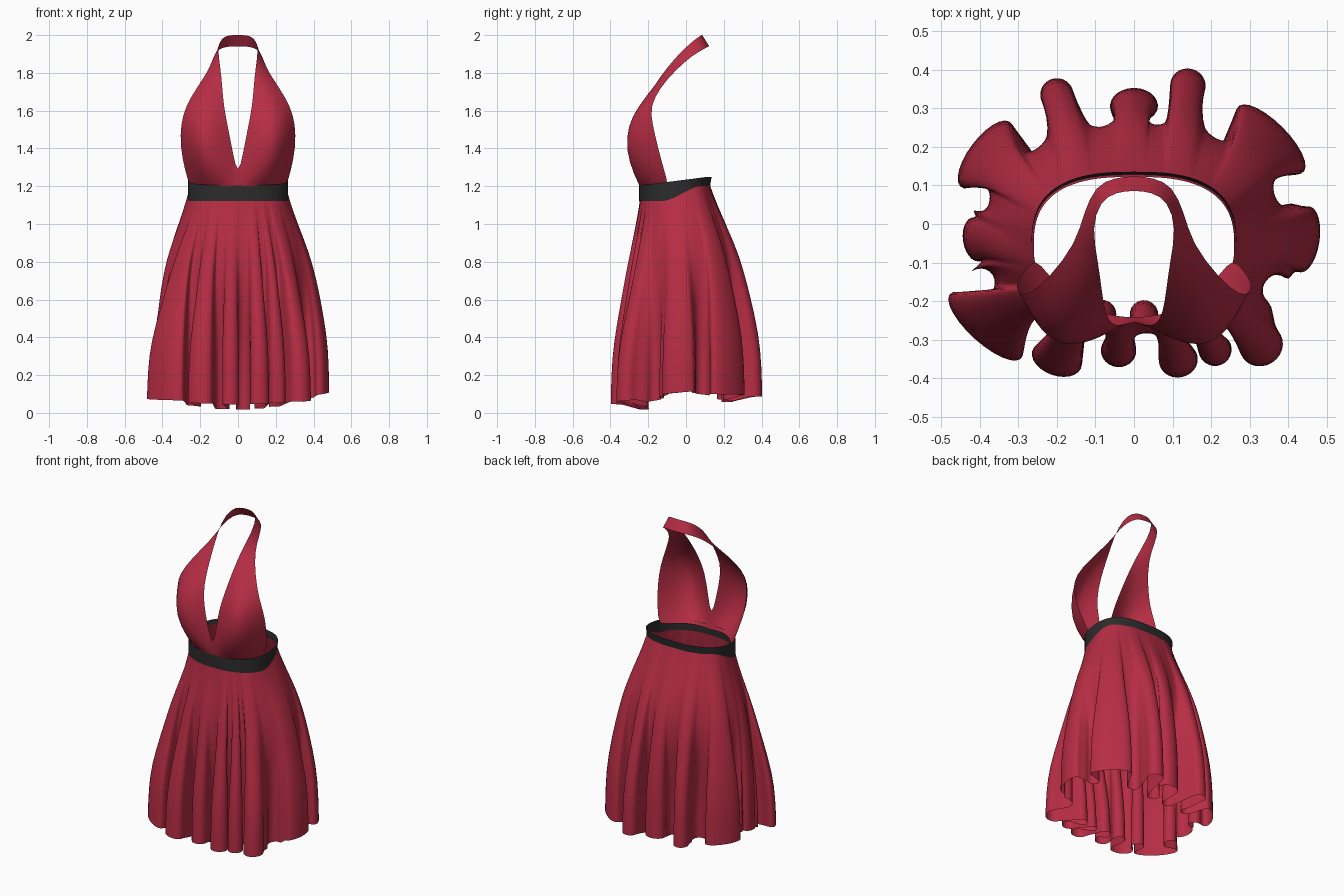
import bpy
from math import sin, cos, atan2, pi, radians, copysign
from mathutils import Vector

if "Cube" in bpy.data.objects:
    bpy.data.objects.remove(bpy.data.objects["Cube"], do_unlink=True)


def material(name, rgb):
    m = bpy.data.materials.new(name)
    m.use_nodes = True
    m.diffuse_color = (*rgb, 1)
    m.node_tree.nodes["Principled BSDF"].inputs["Base Color"].default_value = (*rgb, 1)
    return m


RED = material("crimson cloth", (0.47, 0.026, 0.058))
BLACK = material("charcoal belt", (0.025, 0.025, 0.025))


def sheet(name, rows, mat, closed=False, mirror=False):
    """Cloth sheet skinned over rows of points, listed from bottom to top."""
    n = len(rows[0])
    verts = [p for row in rows for p in row]
    faces = []
    for r in range(len(rows) - 1):
        for c in range(n if closed else n - 1):
            d = (c + 1) % n
            faces.append((r * n + c, r * n + d, r * n + n + d, r * n + n + c))
    mesh = bpy.data.meshes.new(name)
    mesh.from_pydata(verts, [], faces)
    mesh.materials.append(mat)
    mesh.shade_smooth()
    ob = bpy.data.objects.new(name, mesh)
    bpy.context.collection.objects.link(ob)
    if mirror:
        m = ob.modifiers.new("Mirror", "MIRROR")
        m.use_clip = True
        m.merge_threshold = 0.002
    s = ob.modifiers.new("Smooth", "SUBSURF")
    s.levels = s.render_levels = 1


# Waist outline shared by belt and skirt, squarer at the back
def waist(t, grow=0.0):
    c, s = cos(t), sin(t)
    power = 0.74 if s > 0 else 0.88
    return Vector(((0.26 + grow) * copysign(abs(c) ** power, c),
                   -0.06 + (0.182 + grow) * copysign(abs(s) ** power, s)))


def clamp(v):
    return min(1, max(0, v))


def belt_edges(y):
    k = clamp((y + 0.12) / 0.2)
    k = k * k * (3 - 2 * k)
    return 1.122 + 0.078 * k, 1.203 + 0.046 * clamp((y + 0.25) / 0.36)


# Belt: narrower, higher and slightly flared at the back
belt_rows = []
for f in (0, 0.5, 1):
    row = []
    for i in range(48):
        t = 2 * pi * i / 48
        p = waist(t, 0.006 + 0.008 * f * max(0, sin(t)))
        low, high = belt_edges(p.y)
        row.append((p.x, p.y, low + (high - low) * f))
    belt_rows.append(row)
sheet("belt", belt_rows, BLACK, closed=True)

# Skirt folds at the hem, counter-clockwise:
# x, y, depth, half width, position of the valley that follows
folds = [(0.443, -0.04, 0.04, 0.09, 0.95), (0.355, 0.22, 0.045, 0.125, 0.8),
         (0.14, 0.36, 0.045, 0.048, 0.7), (0.0, 0.305, 0.05, 0.065, 0.7),
         (-0.2, 0.335, 0.045, 0.045, 0.78), (-0.385, 0.18, 0.045, 0.11, 1.0),
         (-0.41, -0.04, 0.035, 0.06, 1.0), (-0.385, -0.265, 0.045, 0.13, 0.8),
         (-0.2, -0.35, 0.045, 0.07, 0.69), (-0.04, -0.328, 0.045, 0.048, 0.69),
         (0.115, -0.352, 0.048, 0.053, 0.7), (0.21, -0.325, 0.045, 0.045, 0.72),
         (0.33, -0.315, 0.055, 0.06, 0.95)]
OUT, INN = 9, 7
STEP = OUT + INN


def outward(p):
    return Vector((p.x / 0.38 ** 2, p.y / 0.30 ** 2)).normalized()


def bulb(centre, n, depth, width, count):
    """Rounded loop of cloth that bulges along n (inward if depth < 0)."""
    t = Vector((-n.y, n.x))
    for i in range(count):
        a = radians(-115 + 230 * i / (count - 1))
        yield centre + n * depth * cos(a) + t * width * sin(a)


hem, turn = [], []
angle = [atan2(f[1] / 0.3, f[0] / 0.38) for f in folds]
for i, (x, y, depth, width, valley) in enumerate(folds):
    c = Vector((x, y))
    j = (i + 1) % len(folds)
    nxt = Vector(folds[j][:2])
    hem += bulb(c, outward(c), depth, width, OUT)
    mid = (c + nxt) / 2
    r = min(0.04, 0.28 * (nxt - c).length)
    hem += bulb(mid * valley, outward(mid), -r, r, INN)
    ahead = (angle[j] - angle[i]) % (2 * pi)
    back = (angle[i] - angle[i - 1]) % (2 * pi)
    for k in range(STEP):
        u = (k - OUT // 2) / STEP
        turn.append(angle[i] + u * (ahead if u > 0 else back))

# Skirt: height fraction from the waist, flare, fold strength
profile = [(1, 1, 1), (0.86, 1, 0.97), (0.71, 0.99, 0.86), (0.52, 0.92, 0.52),
           (0.42, 0.84, 0.37), (0.33, 0.74, 0.25), (0.23, 0.54, 0.14),
           (0.14, 0.31, 0.07), (0.06, 0.12, 0.02), (0, 0, 0)]
skirt_rows = []
for s, flare, fold in profile:
    row = []
    for i, (h, t) in enumerate(zip(hem, turn)):
        inner = i % STEP >= OUT
        w = waist(t)
        base = Vector((0.41 * cos(t), -0.002 + 0.31 * sin(t)))
        p = w + (base - w) * flare + (h - base) * fold ** (1.9 if inner else 1)
        top = belt_edges(w.y)[0] + 0.02
        low = 0.115 - 0.03 * max(0, sin(t)) - 0.07 * max(0, -sin(t))
        low -= 0.028 * abs(sin(t)) * inner
        row.append((p.x, p.y, top + (low - top) * s))
    skirt_rows.append(row)
sheet("skirt", skirt_rows, RED, closed=True)

# Halter bodice, one side: neckline point, armhole point, bust fullness
stations = [((0, -0.243, 1.18), (0.255, -0.09, 1.20), 0.042),
            ((0, -0.25, 1.245), (0.28, -0.115, 1.28), 0.085),
            ((0.028, -0.262, 1.38), (0.306, -0.15, 1.41), 0.11),
            ((0.055, -0.265, 1.52), (0.303, -0.178, 1.53), 0.083),
            ((0.075, -0.235, 1.62), (0.278, -0.19, 1.62), 0.04),
            ((0.084, -0.17, 1.73), (0.22, -0.14, 1.72), 0.015),
            ((0.093, -0.10, 1.83), (0.15, -0.05, 1.82), 0.004),
            ((0.11, -0.01, 1.93), (0.13, 0.03, 1.89), 0),
            ((0.088, 0.06, 1.987), (0.10, 0.10, 1.93), 0),
            ((0.045, 0.083, 2.0), (0.05, 0.12, 1.94), 0),
            ((0, 0.087, 2.0), (0, 0.125, 1.94), 0)]
bodice_rows = []
for neck, arm, full in stations:
    row = []
    for i in range(9):
        u = i / 8
        p = Vector(neck).lerp(Vector(arm), u)
        push = full * sin(pi * u)
        row.append(p + Vector((0.25 * push, -push, 0)))
    bodice_rows.append(row)
sheet("halter_bodice", bodice_rows, RED, mirror=True)
